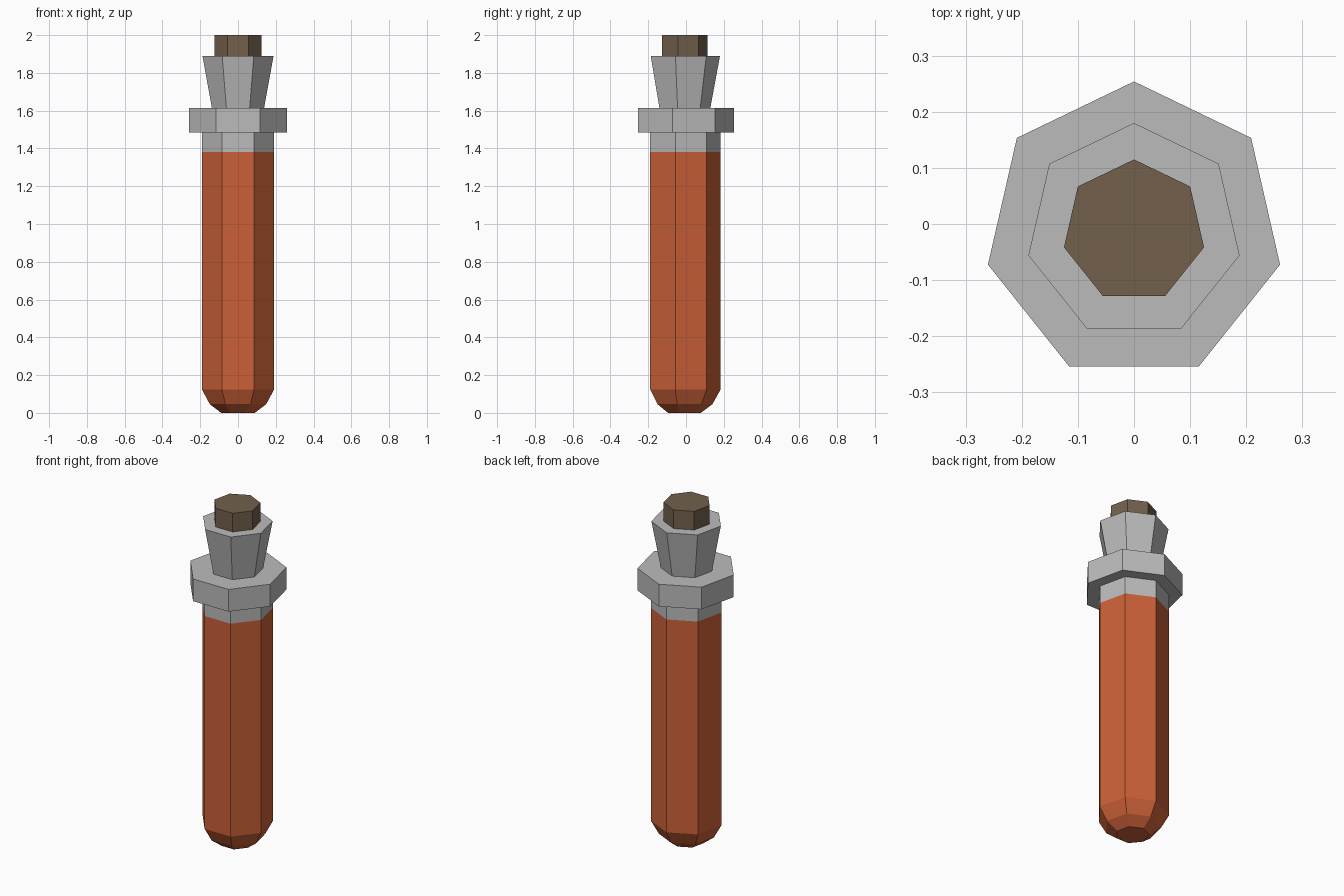
import bpy, bmesh, math

if "Cube" in bpy.data.objects:
    bpy.data.objects.remove(bpy.data.objects["Cube"])

SIDES = 7
Y_AXIS = -0.013  # heptagon axis, so the bounding box is centred on y


def material(name, rgb):
    m = bpy.data.materials.new(name)
    m.diffuse_color = (*rgb, 1)
    m.use_nodes = True
    m.node_tree.nodes["Principled BSDF"].inputs["Base Color"].default_value = m.diffuse_color
    return m


GLASS = material("pale grey glass", (0.5, 0.5, 0.5))
LIQUID = material("orange liquid", (0.6, 0.118, 0.039))
CORK = material("brown cork", (0.168, 0.117, 0.072))


def lathe(name, profile, mats, rule=lambda z: 0):
    """Seven-sided capped solid from (radius, z) rings; rule picks the material by height."""
    bm = bmesh.new()
    rings = []
    for r, z in profile:
        ring = []
        for i in range(SIDES):
            a = math.pi / 2 + 2 * math.pi * i / SIDES
            ring.append(bm.verts.new((r * math.cos(a), Y_AXIS + r * math.sin(a), z)))
        rings.append(ring)
    for lo, hi in zip(rings, rings[1:]):
        for i in range(SIDES):
            j = (i + 1) % SIDES
            bm.faces.new((lo[i], lo[j], hi[j], hi[i]))
    bm.faces.new(rings[0][::-1])
    bm.faces.new(rings[-1])
    for f in bm.faces:
        f.material_index = rule(f.calc_center_median().z)
    bmesh.ops.recalc_face_normals(bm, faces=bm.faces)
    me = bpy.data.meshes.new(name)
    bm.to_mesh(me)
    bm.free()
    for m in mats:
        me.materials.append(m)
    ob = bpy.data.objects.new(name, me)
    bpy.context.collection.objects.link(ob)
    return ob


# Tube: orange up to the fill line, bare glass above it
lathe("tube", [(0.091, 0), (0.153, 0.046), (0.196, 0.124), (0.196, 1.38), (0.196, 1.484)],
      [LIQUID, GLASS], lambda z: int(z > 1.38))
# Wide collar
lathe("collar", [(0.267, 1.484), (0.267, 1.615)], [GLASS])
# Flared neck
lathe("neck", [(0.142, 1.615), (0.193, 1.89)], [GLASS])
# Stopper
lathe("stopper", [(0.128, 1.89), (0.128, 2.0)], [CORK])
